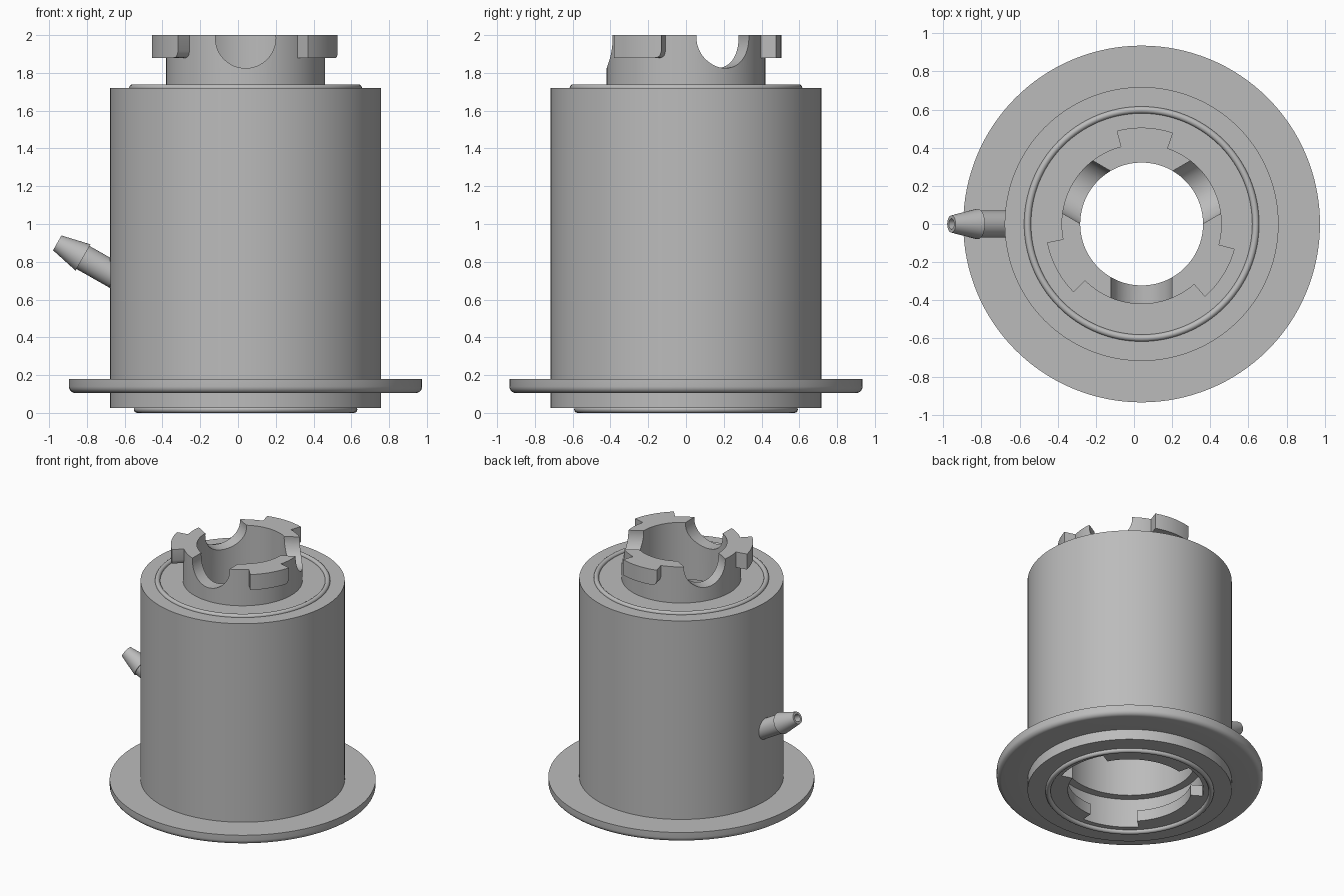
import bpy, bmesh, math
from mathutils import Vector, Matrix

if "Cube" in bpy.data.objects:
    bpy.data.objects.remove(bpy.data.objects["Cube"])

CX = 0.04          # main axis offset in x
SEG = 128

grey = bpy.data.materials.new("plain grey")
grey.diffuse_color = (0.5, 0.5, 0.5, 1)
grey.use_nodes = True
grey.node_tree.nodes["Principled BSDF"].inputs["Base Color"].default_value = grey.diffuse_color


def make_object(name, bm):
    bmesh.ops.recalc_face_normals(bm, faces=bm.faces)
    me = bpy.data.meshes.new(name)
    bm.to_mesh(me)
    bm.free()
    me.materials.append(grey)
    ob = bpy.data.objects.new(name, me)
    bpy.context.collection.objects.link(ob)
    return ob


def lathe(name, profile, seg=SEG, matrix=Matrix.Translation((CX, 0, 0))):
    """Spin a closed (radius, height) loop around local z."""
    bm = bmesh.new()
    rings = []
    for i in range(seg):
        a = 2 * math.pi * i / seg
        rings.append([bm.verts.new(matrix @ Vector((r * math.cos(a), r * math.sin(a), z)))
                      for r, z in profile])
    n = len(profile)
    for i in range(seg):
        p, q = rings[i], rings[(i + 1) % seg]
        for j in range(n):
            k = (j + 1) % n
            bm.faces.new((p[j], q[j], q[k], p[k]))
    return make_object(name, bm)


def sector(name, r0, r1, z0, z1, a0, a1, round_r=0.0, steps=24):
    """Curved block between two radii and two angles (degrees); lower far corner may be rounded."""
    bm = bmesh.new()
    cols = []
    for i in range(steps + 1):
        a = math.radians(a0 + (a1 - a0) * i / steps)
        left = math.radians(a1) * r1 - a * r1
        zb = z0
        if left < round_r:
            zb = z0 + round_r - math.sqrt(max(0, round_r ** 2 - (round_r - left) ** 2))
        cols.append([bm.verts.new((CX + r * math.cos(a), r * math.sin(a), z))
                     for r, z in ((r0, zb), (r1, zb), (r1, z1), (r0, z1))])
    for p, q in zip(cols, cols[1:]):
        for j in range(4):
            k = (j + 1) % 4
            bm.faces.new((p[j], q[j], q[k], p[k]))
    bm.faces.new(cols[0])
    bm.faces.new(cols[-1])
    return make_object(name, bm)


def cut(target, cutter):
    mod = target.modifiers.new("cut", 'BOOLEAN')
    mod.operation = 'DIFFERENCE'
    mod.solver = 'EXACT'
    mod.object = cutter
    bpy.context.view_layer.objects.active = target
    bpy.ops.object.modifier_apply(modifier=mod.name)
    bpy.data.objects.remove(cutter)


# Housing: flange, barrel, neck and inner cavity in one turned profile
rim = [(0.90 + 0.035 * math.sin(t), 0.14 - 0.035 * math.cos(t))
       for t in (math.pi / 2 * i / 6 for i in range(7))]
housing = lathe("housing", [(0.435, 0.025), (0.718, 0.025), (0.718, 0.105)] + rim + [
    (0.935, 0.18), (0.718, 0.18), (0.718, 1.72), (0.42, 1.72), (0.42, 2.0),
    (0.322, 2.0), (0.322, 1.56), (0.46, 1.56), (0.46, 0.25), (0.52, 0.25),
    (0.52, 0.11), (0.435, 0.11)])

# Round scoops cut across the neck
for deg in (30, 150, 270):
    bm = bmesh.new()
    bmesh.ops.create_cone(bm, cap_ends=True, segments=64, radius1=0.16, radius2=0.16, depth=0.5)
    bmesh.ops.transform(bm, verts=bm.verts, matrix=(
        Matrix.Translation((CX, 0, 1.985)) @ Matrix.Rotation(math.radians(deg), 4, 'Z')
        @ Matrix.Translation((0.42, 0, 0)) @ Matrix.Rotation(math.pi / 2, 4, 'Y')))
    cut(housing, make_object("scoop_cutter", bm))

# Entry slots through the bottom lip
for deg in (6, 126, 246):
    cut(housing, sector("slot_cutter", 0.40, 0.519, -0.02, 0.15, deg - 23, deg + 23))

# Locking lugs on the neck
for n, deg in enumerate((71, 191, 311)):
    sector("locking_lug_%d" % (n + 1), 0.40, 0.505, 1.88, 2.0, deg, deg + 34, 0.035, 40)


# Sealing rings
def seal(name, major, minor, z):
    return lathe(name, [(major + minor * math.cos(2 * math.pi * i / 16),
                         z + minor * math.sin(2 * math.pi * i / 16)) for i in range(16)])


seal("top_seal", 0.598, 0.018, 1.721)
seal("bottom_seal", 0.574, 0.018, 0.018)

# Angled hose nozzle with a tapered barb and open bore
axis = Vector((-0.87, 0, 0.493)).normalized()
tip = Vector((-0.957, 0, 0.90))
mat = Matrix.Translation(tip) @ axis.to_track_quat('Z', 'Y').to_matrix().to_4x4()
lathe("hose_nozzle", [(0.07, -0.46), (0.07, -0.157), (0.08, -0.157), (0.045, 0.0),
                      (0.028, 0.0), (0.028, -0.46)], 48, mat)

# Smooth shading with crisp edges
bpy.ops.object.select_all(action='DESELECT')
for ob in bpy.context.scene.objects:
    ob.select_set(True)
    bpy.context.view_layer.objects.active = ob
bpy.ops.object.shade_smooth_by_angle(angle=math.radians(30))
